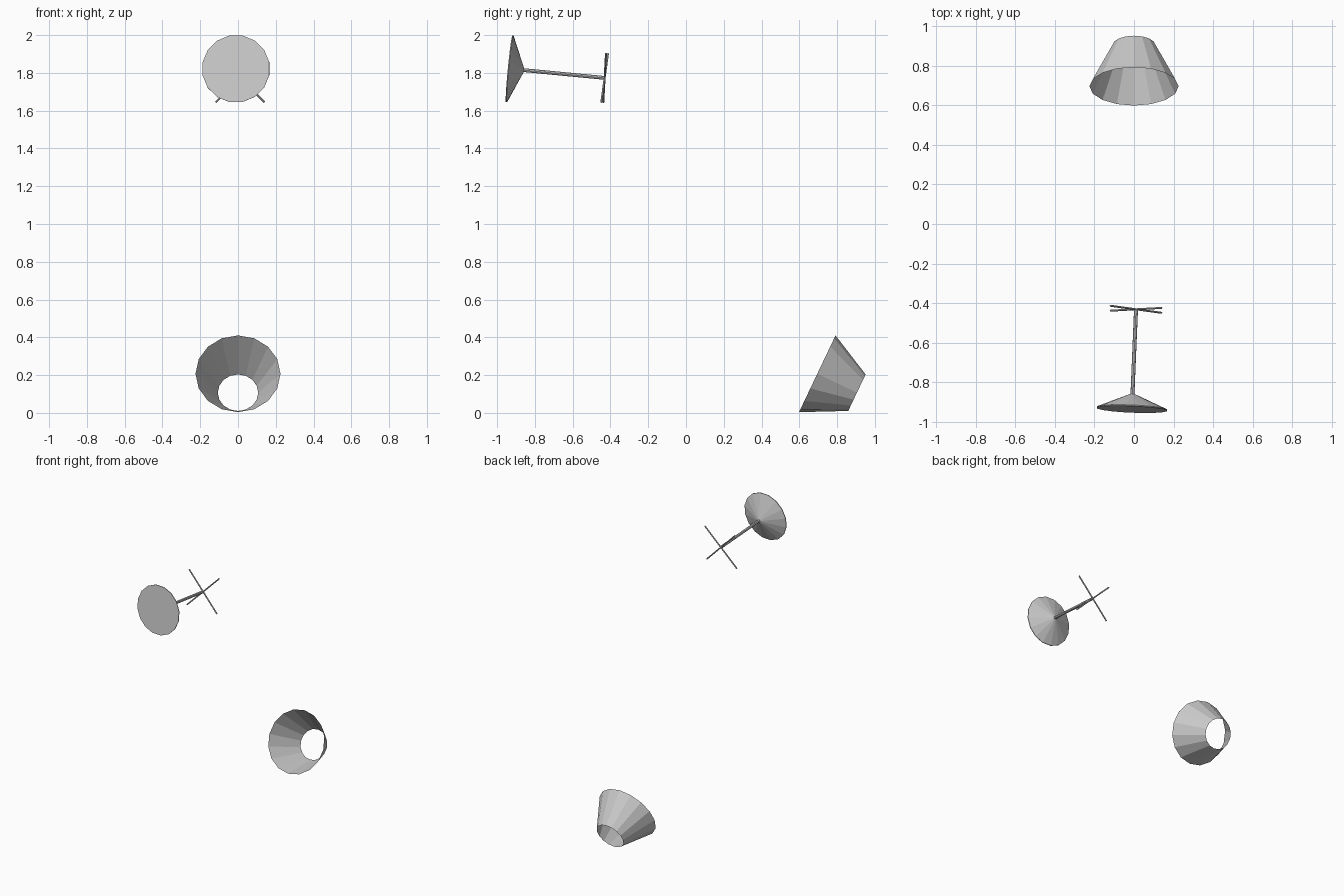
import bpy, bmesh, math
from mathutils import Vector, Matrix

if "Cube" in bpy.data.objects:
    bpy.data.objects.remove(bpy.data.objects["Cube"])


def frame(origin, axis, roll=0.0):
    """Matrix with local z along axis and local x as close to world x as possible."""
    z = Vector(axis).normalized()
    ref = Vector((1, 0, 0))
    x = (ref - z * ref.dot(z)).normalized()
    y = z.cross(x)
    m = Matrix((x, y, z)).transposed().to_4x4()
    return Matrix.Translation(origin) @ m @ Matrix.Rotation(roll, 4, 'Z')


def lathe(name, profile, sides, matrix, caps=True):
    """Flat-faced turned part from (radius, height) pairs."""
    bm = bmesh.new()
    rings = []
    for r, h in profile:
        rings.append([bm.verts.new((r * math.cos(2 * math.pi * i / sides),
                                    r * math.sin(2 * math.pi * i / sides), h))
                      for i in range(sides)])
    for a, b in zip(rings, rings[1:]):
        for i in range(sides):
            j = (i + 1) % sides
            bm.faces.new((a[i], a[j], b[j], b[i]))
    if caps:
        bm.faces.new(rings[0][::-1])
        bm.faces.new(rings[-1])
    mesh = bpy.data.meshes.new(name)
    bm.to_mesh(mesh)
    bm.free()
    obj = bpy.data.objects.new(name, mesh)
    obj.matrix_world = matrix
    bpy.context.collection.objects.link(obj)
    return obj


# Lampshade: open cone lying on its side
big, small = Vector((0, 0.695, 0.207)), Vector((0, 0.905, 0.107))
lathe("lampshade", [(0.225, 0), (0.107, (small - big).length)], 16,
      frame(big, small - big), caps=False)

# Lamp stand: tilted, its foot facing the front
foot = Vector((-0.011, -0.936, 1.822))
axis = Vector((0.042, 1, -0.096)).normalized()
length = 0.508
half = math.pi / 16
lathe("foot", [(0.18, 0), (0.18, 0.005), (0.011, 0.078)], 16, frame(foot, axis, half))
lathe("pole", [(0.01, 0.07), (0.01, length)], 8, frame(foot, axis))

# Crossed arms that carry the shade
top = frame(foot + axis * length, axis)
for i, a in enumerate((math.pi / 4, -math.pi / 4)):
    turn = Matrix.Rotation(a, 4, 'Z') @ Matrix.Rotation(math.pi / 2, 4, 'Y')
    lathe(f"shade_arm_{i + 1}", [(0.005, -0.183), (0.005, 0.183)], 8, top @ turn)
